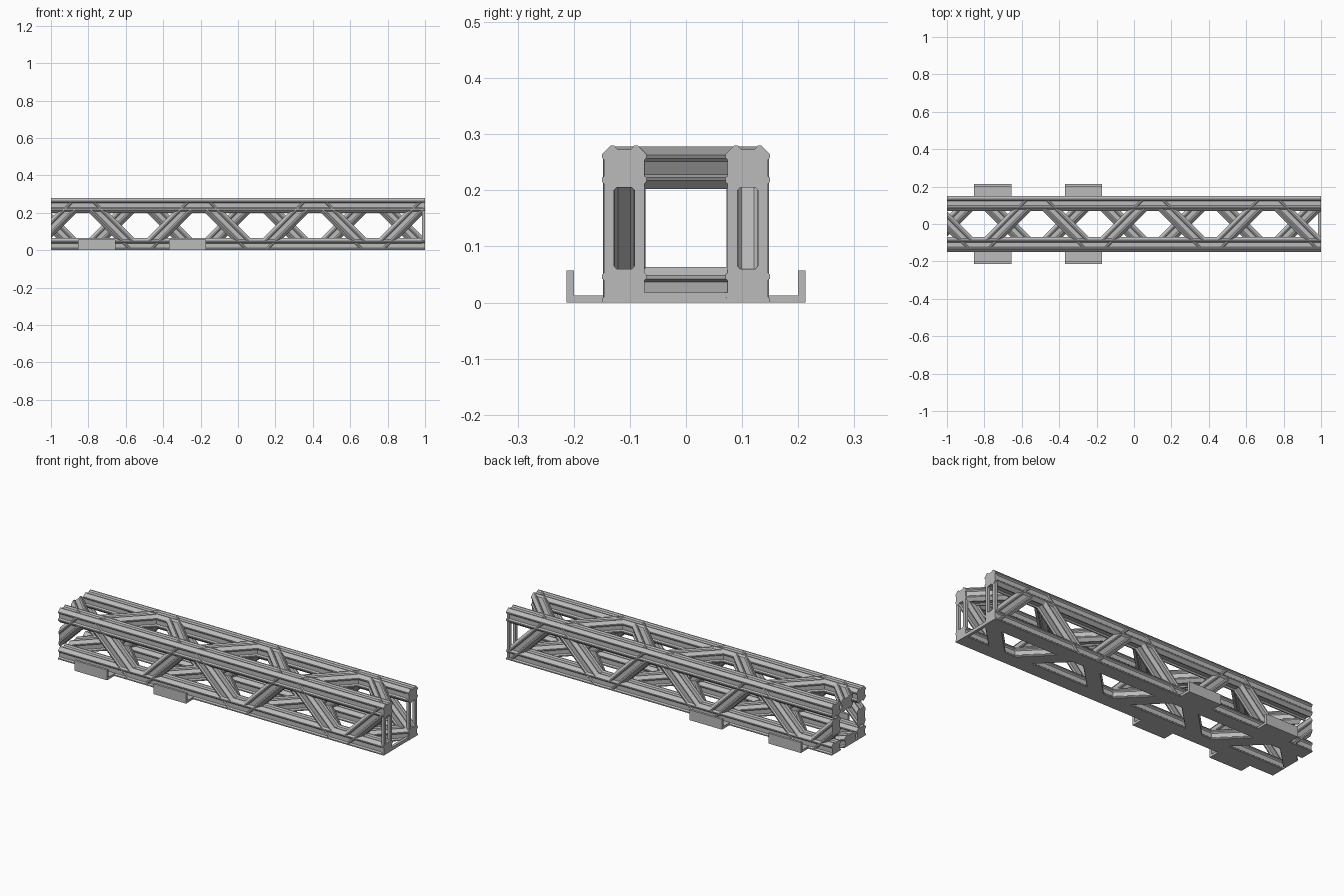
import bpy, bmesh
from mathutils import Vector

cube = bpy.data.objects.get("Cube")
if cube:
    bpy.data.objects.remove(cube, do_unlink=True)

grey = bpy.data.materials.new("light_grey_metal")
grey.use_nodes = True
colour = (0.5, 0.5, 0.5, 1)
grey.diffuse_color = colour
grey.node_tree.nodes["Principled BSDF"].inputs["Base Color"].default_value = colour

# Frame dimensions
SIDE_Y, LOW_Z, HIGH_Z = 0.11, 0.025, 0.24
STEP, FIRST = 0.31, -1.45

# Grooved square section: one side, turned four times
side = [(0.024, 0.04), (0.018, 0.04), (0.012, 0.033),
        (-0.012, 0.033), (-0.018, 0.04), (-0.024, 0.04)]
section = []
for turn in range(4):
    section += side
    side = [(-v, u) for u, v in side]


def finish(name, bm):
    bmesh.ops.recalc_face_normals(bm, faces=bm.faces)
    mesh = bpy.data.meshes.new(name)
    bm.to_mesh(mesh)
    bm.free()
    mesh.materials.append(grey)
    obj = bpy.data.objects.new(name, mesh)
    bpy.context.collection.objects.link(obj)
    return obj


def trim(bm, point, normal):
    """Cut away everything beyond a plane and close the cut."""
    geom = bm.verts[:] + bm.edges[:] + bm.faces[:]
    cut = bmesh.ops.bisect_plane(bm, geom=geom, plane_co=point, plane_no=normal,
                                 clear_outer=True)["geom_cut"]
    edges = [e for e in cut if isinstance(e, bmesh.types.BMEdge)]
    if edges:
        bmesh.ops.holes_fill(bm, edges=edges, sides=0)


def sweep(name, path, place, scale=1.0):
    """Sweep the section along a flat path with mitred corners."""
    bm = bmesh.new()
    pts = [Vector(p) for p in path]
    rings = []
    for i, p in enumerate(pts):
        a = (p - pts[i - 1]).normalized() if i else (pts[1] - p).normalized()
        b = (pts[i + 1] - p).normalized() if i < len(pts) - 1 else a
        na, nb = Vector((-a.y, a.x)), Vector((-b.y, b.x))
        mitre = (na + nb) / (1 + na.dot(nb))
        ring = []
        for u, v in section:
            q = p + mitre * u * scale
            ring.append(bm.verts.new(place(q.x, q.y, v * scale)))
        rings.append(ring)
    for r, s in zip(rings, rings[1:]):
        for i in range(len(r)):
            j = (i + 1) % len(r)
            bm.faces.new((r[i], r[j], s[j], s[i]))
    bm.faces.new(rings[0])
    bm.faces.new(rings[-1])
    trim(bm, (1, 0, 0), (1, 0, 0))
    trim(bm, (-1, 0, 0), (-1, 0, 0))
    trim(bm, (0, 0, 0), (0, 0, -1))
    return finish(name, bm)


def boxes(name, bounds):
    bm = bmesh.new()
    for x0, x1, y0, y1, z0, z1 in bounds:
        made = bmesh.ops.create_cube(bm, size=1)["verts"]
        for v in made:
            v.co = ((x0 + x1) / 2 + v.co.x * (x1 - x0),
                    (y0 + y1) / 2 + v.co.y * (y1 - y0),
                    (z0 + z1) / 2 + v.co.z * (z1 - z0))
    return finish(name, bm)


def zigzag(low, high, start_high):
    """Lacing path with 45 degree diagonals and flat joints."""
    flat = (STEP - (high - low)) / 2
    path = []
    for k in range(10):
        x = FIRST + k * STEP
        t = high if (k % 2 == 0) == start_high else low
        path += [(x - flat, t), (x + flat, t)]
    return path


# Corner rails
for y, end in ((-SIDE_Y, "front"), (SIDE_Y, "back")):
    for z, level in ((LOW_Z, "lower"), (HIGH_Z, "upper")):
        sweep(f"{level}_{end}_rail", [(-1.2, z), (1.2, z)],
              lambda x, t, v, y=y: (x, y + v, t))

# Lacing on the four long sides, opposite sides out of step
for y, end in ((-SIDE_Y, "front"), (SIDE_Y, "back")):
    sweep(f"{end}_lacing", zigzag(LOW_Z, HIGH_Z, y < 0),
          lambda x, t, v, y=y: (x, y + v, t), 0.95)
for z, level in ((LOW_Z, "lower"), (HIGH_Z, "upper")):
    sweep(f"{level}_lacing", zigzag(-SIDE_Y, SIDE_Y, z == LOW_Z),
          lambda x, t, v, z=z: (x, t, z + v), 0.95)

# Slotted end posts and the sill between them
for s, end in ((-1, "front"), (1, "back")):
    def span(a, b):
        return tuple(sorted((s * a, s * b)))
    boxes(f"{end}_end_post", [
        (0.984, 0.999, *span(0.074, 0.092), 0, 0.262),
        (0.984, 0.999, *span(0.128, 0.146), 0, 0.262),
        (0.984, 0.999, *span(0.092, 0.128), 0, 0.06),
        (0.984, 0.999, *span(0.092, 0.128), 0.205, 0.262)])

    # Angle brackets along the base
    for i, x in enumerate((-0.855, -0.37)):
        boxes(f"{end}_bracket_{i + 1}", [
            (x, x + 0.2, *span(0.13, 0.2), 0, 0.013),
            (x, x + 0.2, *span(0.2, 0.213), 0, 0.057)])

boxes("end_sill", [(0.984, 0.999, -0.08, 0.08, 0, 0.018)])
